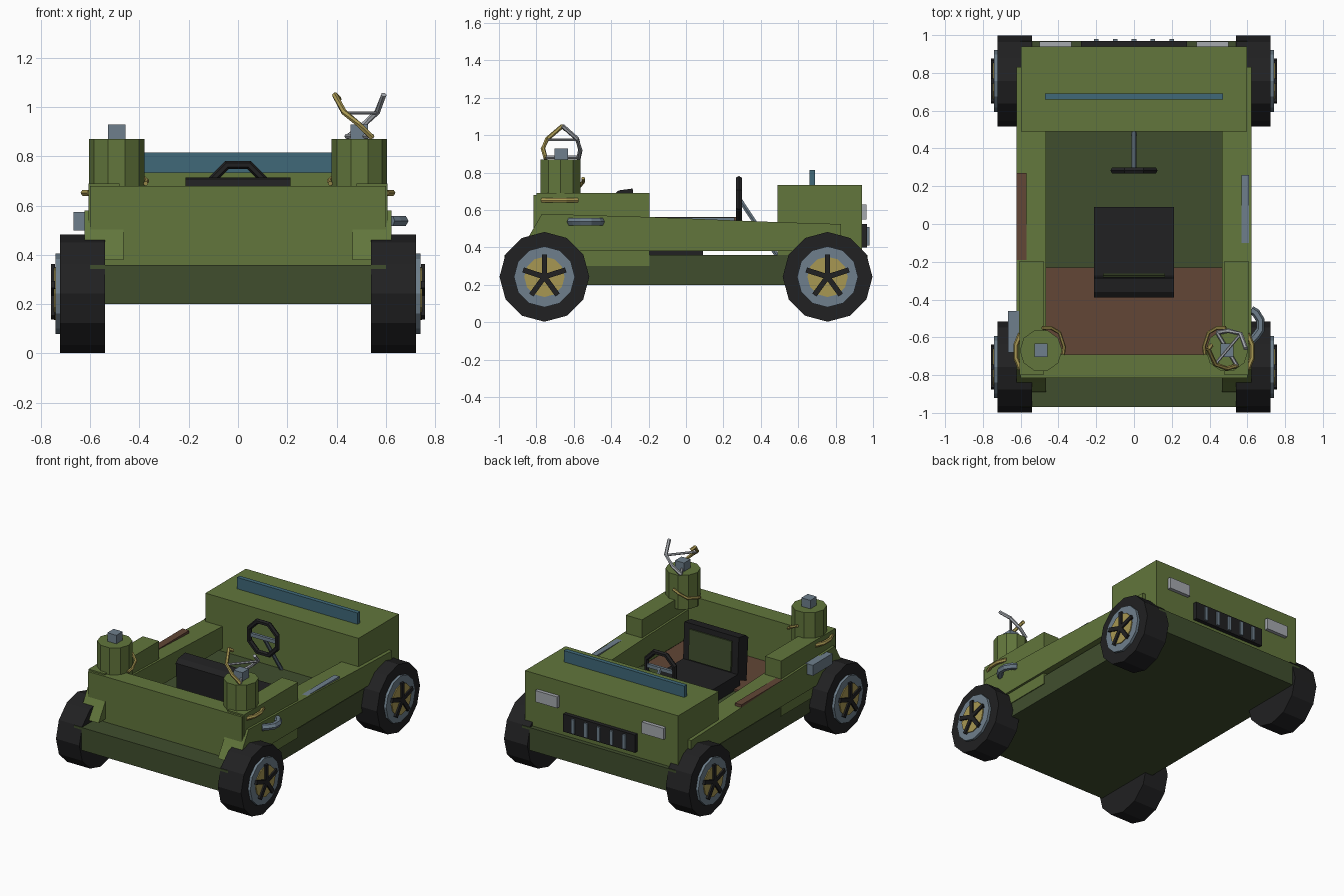
import bpy, bmesh, math
from mathutils import Vector

if "Cube" in bpy.data.objects:
    bpy.data.objects.remove(bpy.data.objects["Cube"])


def mat(name, r, g, b):
    m = bpy.data.materials.new(name)
    m.diffuse_color = (r, g, b, 1)
    m.use_nodes = True
    m.node_tree.nodes["Principled BSDF"].inputs["Base Color"].default_value = m.diffuse_color
    return m


GREEN = mat("olive green", 0.122, 0.181, 0.045)
DARK = mat("dark green", 0.051, 0.076, 0.027)
BLACK = mat("black", 0.015, 0.015, 0.016)
STEEL = mat("blue grey", 0.156, 0.212, 0.262)
YELLOW = mat("dull yellow", 0.39, 0.31, 0.085)
BROWN = mat("brown", 0.122, 0.061, 0.037)
BLUE = mat("glass blue", 0.05, 0.14, 0.19)
LIGHT = mat("light grey", 0.38, 0.40, 0.43)


def finish(name, bm, m):
    bmesh.ops.recalc_face_normals(bm, faces=bm.faces)
    me = bpy.data.meshes.new(name)
    bm.to_mesh(me)
    bm.free()
    me.materials.append(m)
    ob = bpy.data.objects.new(name, me)
    bpy.context.collection.objects.link(ob)
    return ob


def prism(name, prof, x0, x1, m):
    """Extrude a (y, z) profile along x."""
    bm = bmesh.new()
    f = bm.faces.new([bm.verts.new((x0, y, z)) for y, z in prof])
    r = bmesh.ops.extrude_face_region(bm, geom=[f])
    vs = [v for v in r["geom"] if isinstance(v, bmesh.types.BMVert)]
    bmesh.ops.translate(bm, verts=vs, vec=(x1 - x0, 0, 0))
    return finish(name, bm, m)


def box(name, x0, x1, y0, y1, z0, z1, m):
    return prism(name, [(y0, z0), (y1, z0), (y1, z1), (y0, z1)], x0, x1, m)


def disc(name, y, z, r, x0, x1, m, n=12):
    pts = [(y + r * math.cos(2 * math.pi * i / n), z + r * math.sin(2 * math.pi * i / n)) for i in range(n)]
    return prism(name, pts, x0, x1, m)


def tube(name, pts, r, m, closed=False, sides=6):
    """Sweep a small polygon along a path."""
    bm = bmesh.new()
    P = [Vector(p) for p in pts]
    n = len(P)
    rings = []
    for i, p in enumerate(P):
        a = P[i - 1] if (i or closed) else p
        b = P[(i + 1) % n] if (i < n - 1 or closed) else p
        t = (b - a).normalized()
        ref = Vector((0, 0, 1)) if abs(t.z) < 0.9 else Vector((0, 1, 0))
        if closed:
            ref = Vector((0, 1, 0))
        u = t.cross(ref).normalized()
        w = u.cross(t)
        rings.append([bm.verts.new(p + r * (u * math.cos(2 * math.pi * k / sides) + w * math.sin(2 * math.pi * k / sides)))
                      for k in range(sides)])
    for i in range(n if closed else n - 1):
        A, B = rings[i], rings[(i + 1) % n]
        for k in range(sides):
            bm.faces.new((A[k], A[(k + 1) % sides], B[(k + 1) % sides], B[k]))
    if not closed:
        bm.faces.new(rings[0])
        bm.faces.new(rings[-1])
    return finish(name, bm, m)


# chassis, floor, front panel and hood
box("chassis", -0.6, 0.6, -0.97, 0.97, 0.2, 0.36, DARK)
box("cargo_floor", -0.47, 0.47, -0.7, -0.23, 0.355, 0.375, BROWN)
box("end_panel", -0.6, 0.6, -0.815, -0.69, 0.36, 0.68, GREEN)
box("hood", -0.597, 0.597, 0.49, 0.94, 0.36, 0.735, GREEN)
box("windscreen", -0.47, 0.47, 0.66, 0.69, 0.73, 0.815, BLUE)

# grille and headlights
box("grille", -0.28, 0.28, 0.935, 0.968, 0.4, 0.525, BLACK)
for i in range(5):
    x = -0.2 + 0.1 * i
    box("grille_bar", x - 0.012, x + 0.012, 0.965, 0.98, 0.41, 0.51, STEEL)
for s in (-1, 1):
    box("headlight", s * 0.33, s * 0.5, 0.935, 0.965, 0.55, 0.63, LIGHT)

# parts on both sides
for s in (-1, 1):
    prism("side_panel", [(-0.89, 0.38), (-0.84, 0.46), (-0.77, 0.58), (-0.2, 0.563), (0.5, 0.535),
                         (0.83, 0.525), (0.83, 0.38)], s * 0.465, s * 0.622, GREEN)
    box("side_locker", s * 0.48, s * 0.606, -0.8, -0.195, 0.3, 0.69, GREEN)

    # drum with cap
    bpy.ops.mesh.primitive_cylinder_add(vertices=10, radius=0.1125, depth=0.24, location=(s * 0.4925, -0.67, 0.75),
                                        rotation=(0, 0, math.pi / 2))
    drum = bpy.context.object
    drum.name = "drum"
    drum.data.materials.append(GREEN)
    box("drum_cap", s * 0.4925 - 0.035, s * 0.4925 + 0.035, -0.703, -0.632, 0.86, 0.93, STEEL)

    # strap around the drum
    tube("strap_outer", [(s * 0.6, -0.77, 0.652), (s * 0.625, -0.71, 0.652), (s * 0.625, -0.64, 0.652),
                         (s * 0.6, -0.58, 0.652)], 0.014, YELLOW)
    tube("strap_inner", [(s * 0.375, -0.69, 0.69), (s * 0.37, -0.65, 0.70), (s * 0.395, -0.575, 0.72),
                         (s * 0.44, -0.55, 0.75), (s * 0.485, -0.55, 0.77)], 0.01, YELLOW)

    # wheels
    for y in (-0.757, 0.757):
        z = 0.243
        disc("tire", y, z, 0.24, s * 0.54, s * 0.722, BLACK)
        disc("rim", y, z, 0.163, s * 0.715, s * 0.74, STEEL)
        disc("hub_plate", y, z, 0.108, s * 0.735, s * 0.747, YELLOW)
        for k in range(5):
            a = math.pi / 2 + k * 2 * math.pi / 5
            c, d, h = math.cos(a), math.sin(a), 0.014
            pts = [(y + t * c - w * d, z + t * d + w * c)
                   for t, w in ((0, -h), (0.12, -h), (0.12, h), (0, h))]
            prism("wheel_spoke", pts, s * 0.742, s * 0.758, BLACK)

# rail plates and side fittings
box("right_rail_plate", 0.57, 0.61, -0.11, 0.26, 0.53, 0.559, STEEL)
box("left_rail_plate", -0.622, -0.57, -0.19, 0.27, 0.53, 0.563, BROWN)
box("left_side_box", -0.667, -0.61, -0.68, -0.46, 0.5, 0.575, STEEL)
tube("right_handle", [(0.62, -0.62, 0.538), (0.645, -0.595, 0.538), (0.67, -0.56, 0.538), (0.67, -0.51, 0.538),
                      (0.645, -0.47, 0.538), (0.62, -0.455, 0.538)], 0.023, STEEL)

# seat
box("seat_cushion", -0.213, 0.213, -0.3, 0.09, 0.36, 0.46, BLACK)
prism("seat_back", [(-0.27, 0.42), (-0.285, 0.715), (-0.36, 0.705), (-0.39, 0.68), (-0.37, 0.38)],
      -0.213, 0.213, BLACK)
prism("seat_back_pad", [(-0.261, 0.47), (-0.272, 0.68), (-0.28, 0.68), (-0.275, 0.47)], -0.165, 0.165, DARK)

# steering wheel
ring = []
for k in range(8):
    a = math.pi / 8 + k * math.pi / 4
    ring.append((0.117 * math.cos(a), 0.283, 0.657 + 0.117 * math.sin(a)))
tube("steering_wheel", ring, 0.018, BLACK, closed=True)
box("steering_crossbar", -0.1, 0.1, 0.275, 0.295, 0.645, 0.67, STEEL)
tube("steering_column", [(0, 0.285, 0.66), (0, 0.49, 0.35)], 0.013, STEEL)

# bent pipe frame over the right drum
tube("yellow_pipe", [(0.392, -0.66, 1.05), (0.43, -0.742, 0.98), (0.49, -0.765, 0.93), (0.545, -0.75, 0.875)],
     0.012, YELLOW)
tube("grey_pipe", [(0.592, -0.66, 1.05), (0.565, -0.582, 0.98), (0.5, -0.565, 0.92), (0.44, -0.575, 0.875)],
     0.012, LIGHT)
tube("upper_crossbar", [(0.43, -0.742, 0.976), (0.565, -0.582, 0.976)], 0.008, LIGHT)
tube("lower_crossbar", [(0.545, -0.75, 0.882), (0.44, -0.575, 0.882)], 0.01, LIGHT)
tube("yellow_pipe_tip", [(0.392, -0.665, 1.05), (0.41, -0.64, 1.03)], 0.012, YELLOW)
